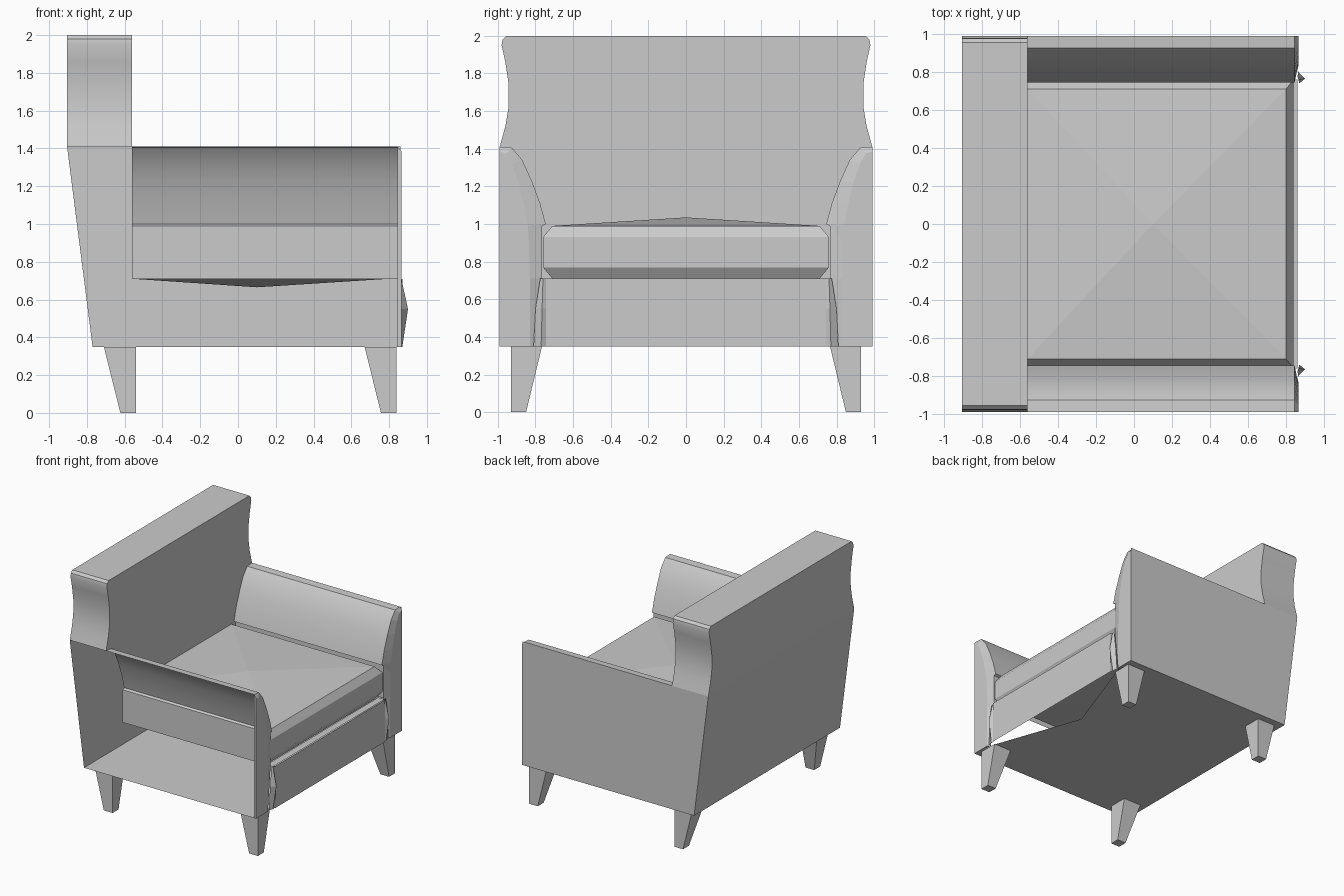
import bpy, bmesh

cube = bpy.data.objects.get("Cube")
if cube:
    bpy.data.objects.remove(cube)

grey = bpy.data.materials.new("light_grey_fabric")
grey.use_nodes = True
colour = (0.6, 0.6, 0.6, 1)
grey.diffuse_color = colour
grey.node_tree.nodes["Principled BSDF"].inputs["Base Color"].default_value = colour


def finish(name, bm, smooth=False, fix=True):
    if fix:
        bmesh.ops.recalc_face_normals(bm, faces=bm.faces)
    mesh = bpy.data.meshes.new(name)
    bm.to_mesh(mesh)
    bm.free()
    mesh.materials.append(grey)
    obj = bpy.data.objects.new(name, mesh)
    bpy.context.collection.objects.link(obj)
    if smooth:
        bpy.ops.object.select_all(action='DESELECT')
        bpy.context.view_layer.objects.active = obj
        obj.select_set(True)
        bpy.ops.object.shade_smooth_by_angle(angle=0.6)
    return obj


def loft(name, rows, cap_start=False, cap_end=False, closed=False, smooth=False):
    """Bridge rows of points, with optional end caps."""
    bm = bmesh.new()
    loops = [[bm.verts.new(p) for p in row] for row in rows]
    for a, b in zip(loops, loops[1:]):
        n = len(a)
        for i in range(n if closed else n - 1):
            j = (i + 1) % n
            bm.faces.new((a[i], a[j], b[j], b[i]))
    if cap_start:
        bm.faces.new(loops[0])
    if cap_end:
        bm.faces.new(loops[-1])
    return finish(name, bm, smooth)


def panel(name, points, flip=False):
    bm = bmesh.new()
    face = bm.faces.new([bm.verts.new(p) for p in points])
    if flip:
        face.normal_flip()
    return finish(name, bm, fix=False)


def rect(x0, x1, y0, y1, z):
    return [(x0, y0, z), (x1, y0, z), (x1, y1, z), (x0, y1, z)]


FLOOR, ARM_TOP, BACK, REAR = 0.35, 1.41, -0.56, -0.905

# Half profiles in y and z
arm = [(0.99, 1.41), (0.925, 1.405), (0.87, 1.34), (0.82, 1.23),
       (0.775, 1.11), (0.745, 1.0), (0.765, 0.99), (0.765, 0.71)]
arm_inset = [(0.99, 1.385), (0.955, 1.375), (0.925, 1.32), (0.89, 1.22),
             (0.86, 1.1), (0.84, 0.99), (0.835, 0.9), (0.83, 0.71)]
wing = [(0.99, 1.41), (0.96, 1.52), (0.943, 1.62), (0.942, 1.74),
        (0.96, 1.86), (0.98, 1.95), (0.975, 1.98), (0.955, 2.0)]

# Arms: curved inner skin and padded front
for side, label in ((1, "left"), (-1, "right")):
    loft(label + "_arm_inner",
         [[(x, side * y, z) for y, z in arm] for x in (BACK, 0.845)], smooth=True)
    outer = arm + [(0.805, FLOOR), (0.99, FLOOR)]
    inset = arm_inset + [(0.83, FLOOR), (0.99, FLOOR)]
    loft(label + "_arm_front",
         [[(0.845, side * y, z) for y, z in outer],
          [(0.865, side * y, z) for y, z in inset]], cap_end=True, closed=True)
    # Bulging edge between arm and front rail
    loft(label + "_rail_edge",
         [[(0.87, side * 0.74, z) for z in (FLOOR, 0.55, 0.71)],
          [(0.87, side * 0.77, FLOOR), (0.90, side * 0.765, 0.55), (0.865, side * 0.76, 0.71)],
          [(0.86, side * 0.81, FLOOR), (0.865, side * 0.8, 0.55), (0.86, side * 0.775, 0.71)]])

# Outer wall on the closed side
panel("left_outer_wall", [(-0.77, 0.99, FLOOR), (REAR, 0.99, ARM_TOP),
                          (0.86, 0.99, ARM_TOP), (0.86, 0.99, FLOOR)])

# Backrest: shaped rim, front face and rear faces
rim = wing + [(-y, z) for y, z in reversed(wing)]
loft("backrest_rim", [[(x, y, z) for y, z in rim] for x in (REAR, BACK)],
     cap_start=True, smooth=True)
front = rim + [(-y, z) for y, z in arm[1:]] + list(reversed(arm[1:]))
panel("backrest_front", [(BACK, y, z) for y, z in front])
panel("rear_panel", [(REAR, 0.99, ARM_TOP), (-0.77, 0.99, FLOOR),
                     (-0.77, -0.99, FLOOR), (REAR, -0.99, ARM_TOP)], flip=True)

# Base panel with a notch at the front
panel("base_panel", [(-0.77, -0.99, FLOOR), (-0.77, 0.99, FLOOR), (0.86, 0.99, FLOOR),
                     (0.83, 0.76, FLOOR), (0.56, 0, FLOOR), (0.83, -0.76, FLOOR),
                     (0.86, -0.99, FLOOR)])

# Front rail and the ledge behind it
loft("front_rail", [[(0.875, y, FLOOR), (0.875, y, 0.71)] for y in (-0.745, 0.745)])
panel("rail_ledge", rect(0.8, 0.86, -0.76, 0.76, 0.705))

# Seat cushion with chamfered edges and a shallow crown
bm = bmesh.new()
layers = [rect(BACK, 0.8, -0.71, 0.71, 0.71), rect(BACK, 0.84, -0.76, 0.76, 0.77),
          rect(BACK, 0.84, -0.76, 0.76, 0.93), rect(BACK, 0.8, -0.71, 0.71, 0.99)]
loops = [[bm.verts.new(p) for p in layer] for layer in layers]
for a, b in zip(loops, loops[1:]):
    for i in range(4):
        j = (i + 1) % 4
        bm.faces.new((a[i], a[j], b[j], b[i]))
for loop, z in ((loops[0], 0.665), (loops[-1], 1.035)):
    centre = bm.verts.new((0.1, 0, z))
    for i in range(4):
        bm.faces.new((loop[i], loop[(i + 1) % 4], centre))
finish("seat_cushion", bm)

# Tapered legs
for x, place in ((0.84, "front"), (-0.54, "back")):
    for side, label in ((1, "left"), (-1, "right")):
        loft(place + "_" + label + "_leg",
             [rect(x - 0.083, x, side * 0.85, side * 0.93, 0),
              rect(x - 0.17, x, side * 0.765, side * 0.93, FLOOR)],
             cap_start=True, cap_end=True, closed=True)
